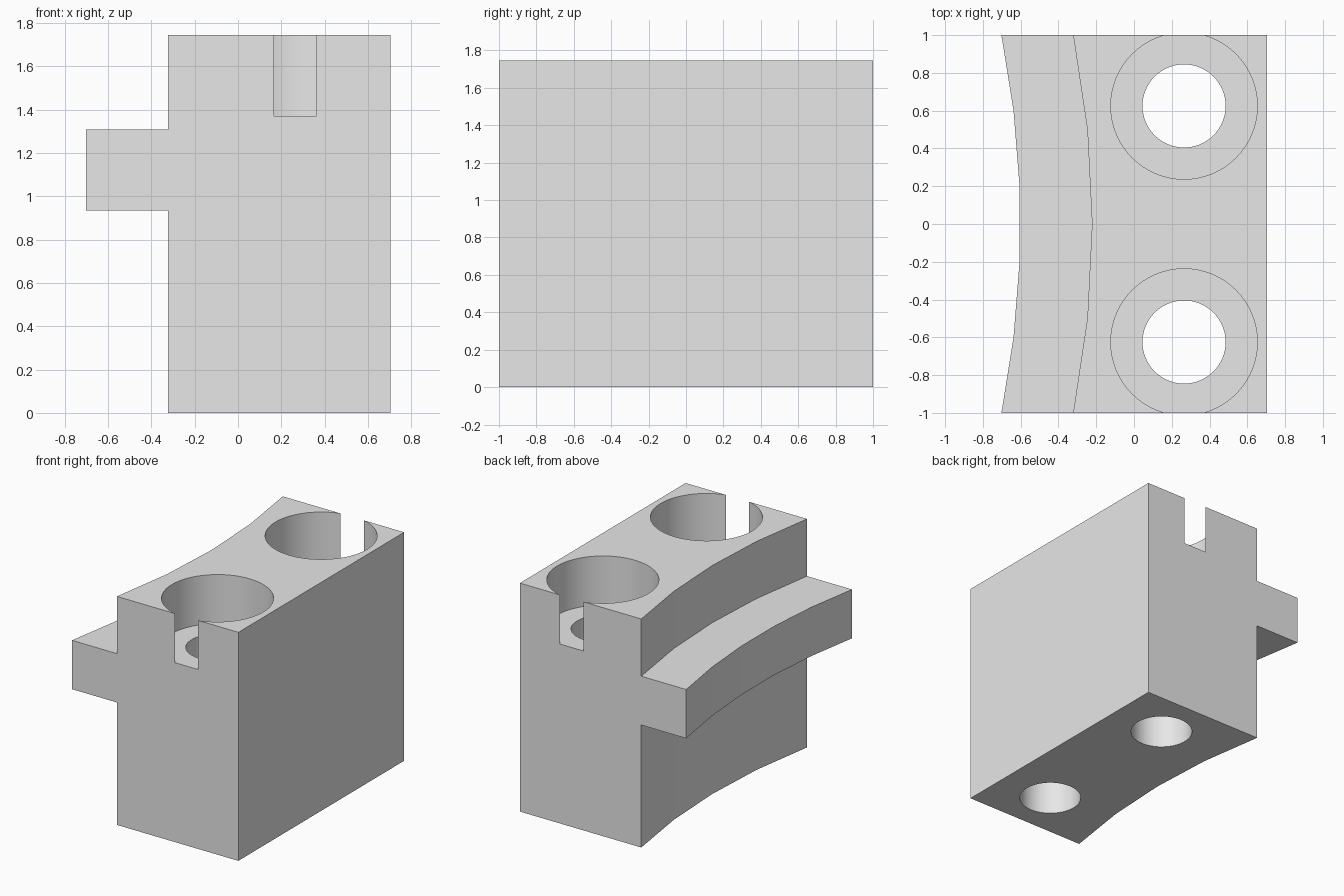
import bpy
import bmesh
import math

ARC_RADIUS = 5.05
HOLE_X, HOLE_Y = 0.265, 0.625

if "Cube" in bpy.data.objects:
    bpy.data.objects.remove(bpy.data.objects["Cube"])

# Plain grey finish
grey = bpy.data.materials.new("plain_grey")
grey.use_nodes = True
grey.diffuse_color = (0.8, 0.8, 0.8, 1)
grey.node_tree.nodes["Principled BSDF"].inputs["Base Color"].default_value = grey.diffuse_color


def add_object(name, bm):
    bmesh.ops.recalc_face_normals(bm, faces=bm.faces)
    mesh = bpy.data.meshes.new(name)
    bm.to_mesh(mesh)
    bm.free()
    mesh.materials.append(grey)
    obj = bpy.data.objects.new(name, mesh)
    bpy.context.collection.objects.link(obj)
    return obj


def curved_slab(name, x_mid, x_right, z0, z1, segments):
    """Slab whose left side is a shallow concave arc."""
    profile = [(x_right, -1), (x_right, 1)]
    for i in range(segments + 1):
        y = 1 - 2 * i / segments
        profile.append((x_mid - ARC_RADIUS + math.sqrt(ARC_RADIUS**2 - y * y), y))
    bm = bmesh.new()
    face = bm.faces.new([bm.verts.new((x, y, z0)) for x, y in profile])
    moved = bmesh.ops.extrude_face_region(bm, geom=[face])["geom"]
    top = [v for v in moved if isinstance(v, bmesh.types.BMVert)]
    bmesh.ops.translate(bm, verts=top, vec=(0, 0, z1 - z0))
    return add_object(name, bm)


def cutter(name, radius, y, z0, z1):
    bm = bmesh.new()
    bmesh.ops.create_cone(bm, cap_ends=True, segments=64,
                          radius1=radius, radius2=radius, depth=z1 - z0)
    bmesh.ops.translate(bm, verts=bm.verts, vec=(HOLE_X, y, (z0 + z1) / 2))
    return add_object(name, bm)


def combine(target, other, operation):
    mod = target.modifiers.new(operation.lower(), "BOOLEAN")
    mod.operation = operation
    mod.solver = "EXACT"
    mod.object = other
    bpy.context.view_layer.objects.active = target
    bpy.ops.object.modifier_apply(modifier=mod.name)
    bpy.data.objects.remove(other)


# Block with a projecting curved rail
block = curved_slab("clamp_block", -0.222, 0.703, 0, 1.745, 4)
rail = curved_slab("curved_rail", -0.602, -0.15, 0.935, 1.308, 5)
combine(block, rail, "UNION")

# Two through holes with counterbores that break out of the end walls
for side in (-1, 1):
    y = side * HOLE_Y
    combine(block, cutter("counterbore", 0.388, y, 1.37, 2), "DIFFERENCE")
    combine(block, cutter("through_hole", 0.22, y, -0.2, 1.6), "DIFFERENCE")

# Smooth the bores, keep the block and arc facets crisp
bm = bmesh.new()
bm.from_mesh(block.data)
bmesh.ops.remove_doubles(bm, verts=bm.verts, dist=0.00005)
for face in bm.faces:
    c = face.calc_center_median()
    reach = min(math.hypot(c.x - HOLE_X, c.y - s * HOLE_Y) for s in (-1, 1))
    flat = max(abs(face.normal.x), abs(face.normal.y), abs(face.normal.z)) > 0.9999
    face.smooth = reach < 0.4 and abs(face.normal.z) < 0.1 and not (flat and abs(c.y) > 0.999)
for edge in bm.edges:
    edge.smooth = len(edge.link_faces) == 2 and edge.calc_face_angle(0) < math.radians(30)
bm.to_mesh(block.data)
bm.free()
